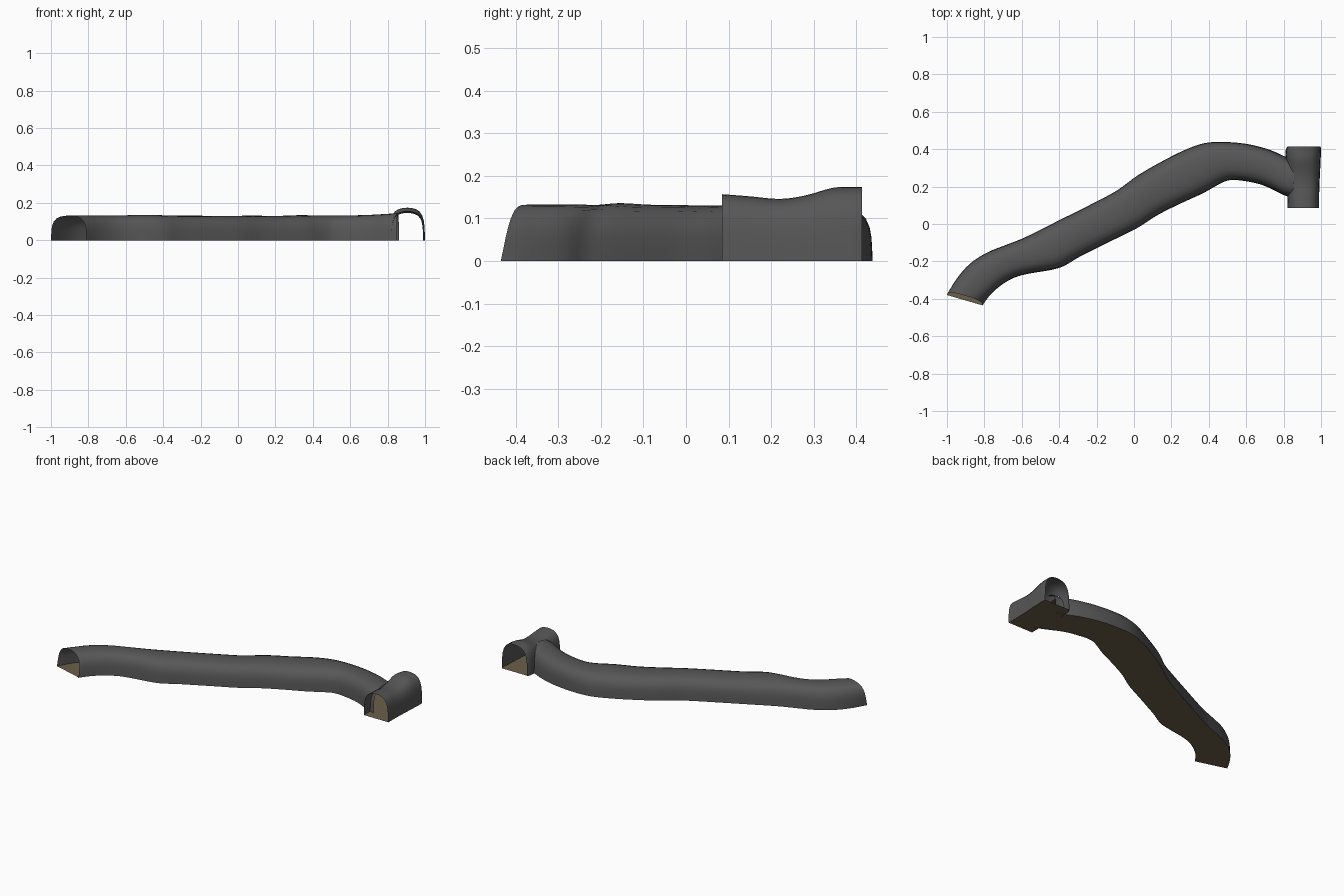
import bpy
import math

if "Cube" in bpy.data.objects:
    bpy.data.objects.remove(bpy.data.objects["Cube"])


def material(name, rgb):
    m = bpy.data.materials.new(name)
    m.diffuse_color = (*rgb, 1)
    m.use_nodes = True
    m.node_tree.nodes["Principled BSDF"].inputs["Base Color"].default_value = m.diffuse_color
    return m


ROCK = material("dark_grey_rock", (0.095, 0.095, 0.095))
DIRT = material("brown_dirt", (0.15, 0.115, 0.07))

# Half arch profile (across 0..0.5, height 0..1), mirrored to a full arch
half = [(0, 0), (0.006, 0.2), (0.014, 0.42), (0.035, 0.6), (0.08, 0.76),
        (0.16, 0.89), (0.27, 0.96), (0.39, 0.99)]
ARCH = half + [(0.5, 1)] + [(1 - s, h) for s, h in reversed(half)]


def smooth_rows(rows, steps):
    """Catmull-Rom refinement of rows of numbers."""
    out = []
    for i in range(len(rows) - 1):
        a, b = rows[max(i - 1, 0)], rows[i]
        c, d = rows[i + 1], rows[min(i + 2, len(rows) - 1)]
        for k in range(steps):
            t = k / steps
            out.append([0.5 * (2 * q + (r - p) * t + (2 * p - 5 * q + 4 * r - s) * t * t
                               + (3 * q - p - 3 * r + s) * t ** 3)
                        for p, q, r, s in zip(a, b, c, d)])
    return out + [rows[-1]]


def make(name, verts, faces, mat):
    me = bpy.data.meshes.new(name)
    me.from_pydata(verts, [], faces)
    me.materials.append(mat)
    ob = bpy.data.objects.new(name, me)
    bpy.context.collection.objects.link(ob)
    me.polygons.foreach_set("use_smooth", [True] * len(me.polygons))
    me.update()
    return ob


def tunnel(name, rows, steps, lean=0.0, gap=None):
    """Open arch shell and flat floor; row = left x, y, right x, y, height."""
    rows = smooth_rows(rows, steps)
    n = len(ARCH)
    verts, faces = [], []
    for i, (lx, ly, rx, ry, h) in enumerate(rows):
        shift = lean * max(0, 1 - i / steps)
        for s, z in ARCH:
            verts.append((lx + (rx - lx) * s, ly + (ry - ly) * s + shift * z, z * h))
    for i in range(len(rows) - 1):
        for j in range(n - 1):
            f = (i * n + j, i * n + j + 1, (i + 1) * n + j + 1, (i + 1) * n + j)
            c = [sum(verts[k][a] for k in f) / 4 for a in range(3)]
            if not (gap and gap(c)):
                faces.append(f[::-1])
    make(name + "_walls", verts, faces, ROCK)
    fv = []
    for lx, ly, rx, ry, h in rows:
        fv += [(lx, ly, 0.002), (rx, ry, 0.002)]
    ff = [(2 * i, 2 * i + 1, 2 * i + 3, 2 * i + 2) for i in range(len(rows) - 1)]
    make(name + "_floor", fv, ff, DIRT)


# Long winding tunnel
tunnel("winding_tunnel", [
    (-1.00, -0.38, -0.81, -0.435, 0.132),
    (-0.95, -0.295, -0.765, -0.375, 0.133),
    (-0.88, -0.215, -0.70, -0.32, 0.133),
    (-0.79, -0.155, -0.635, -0.285, 0.132),
    (-0.68, -0.11, -0.56, -0.265, 0.133),
    (-0.58, -0.07, -0.40, -0.235, 0.136),
    (-0.40, 0.02, -0.29, -0.175, 0.132),
    (-0.22, 0.11, -0.11, -0.085, 0.131),
    (-0.09, 0.18, 0.02, -0.02, 0.130),
    (0.02, 0.26, 0.13, 0.05, 0.132),
    (0.15, 0.335, 0.25, 0.11, 0.130),
    (0.27, 0.395, 0.37, 0.165, 0.134),
    (0.38, 0.433, 0.45, 0.21, 0.133),
    (0.50, 0.438, 0.51, 0.234, 0.132),
    (0.62, 0.425, 0.59, 0.23, 0.133),
    (0.73, 0.395, 0.69, 0.207, 0.136),
    (0.82, 0.355, 0.80, 0.155, 0.142),
    (0.86, 0.345, 0.85, 0.14, 0.145),
], 4, lean=0.025)

# Short cross tunnel, with the doorway left open where the long one joins
tunnel("cross_tunnel", [
    (0.82, 0.085, 0.99, 0.085, 0.157),
    (0.82, 0.15, 0.99, 0.15, 0.152),
    (0.818, 0.22, 0.992, 0.22, 0.146),
    (0.815, 0.28, 0.995, 0.28, 0.154),
    (0.81, 0.345, 0.998, 0.345, 0.172),
    (0.81, 0.39, 1.0, 0.39, 0.174),
    (0.82, 0.414, 0.998, 0.414, 0.174),
], 4, gap=lambda c: c[0] < 0.85 and 0.165 < c[1] < 0.335 and c[2] < 0.12)
